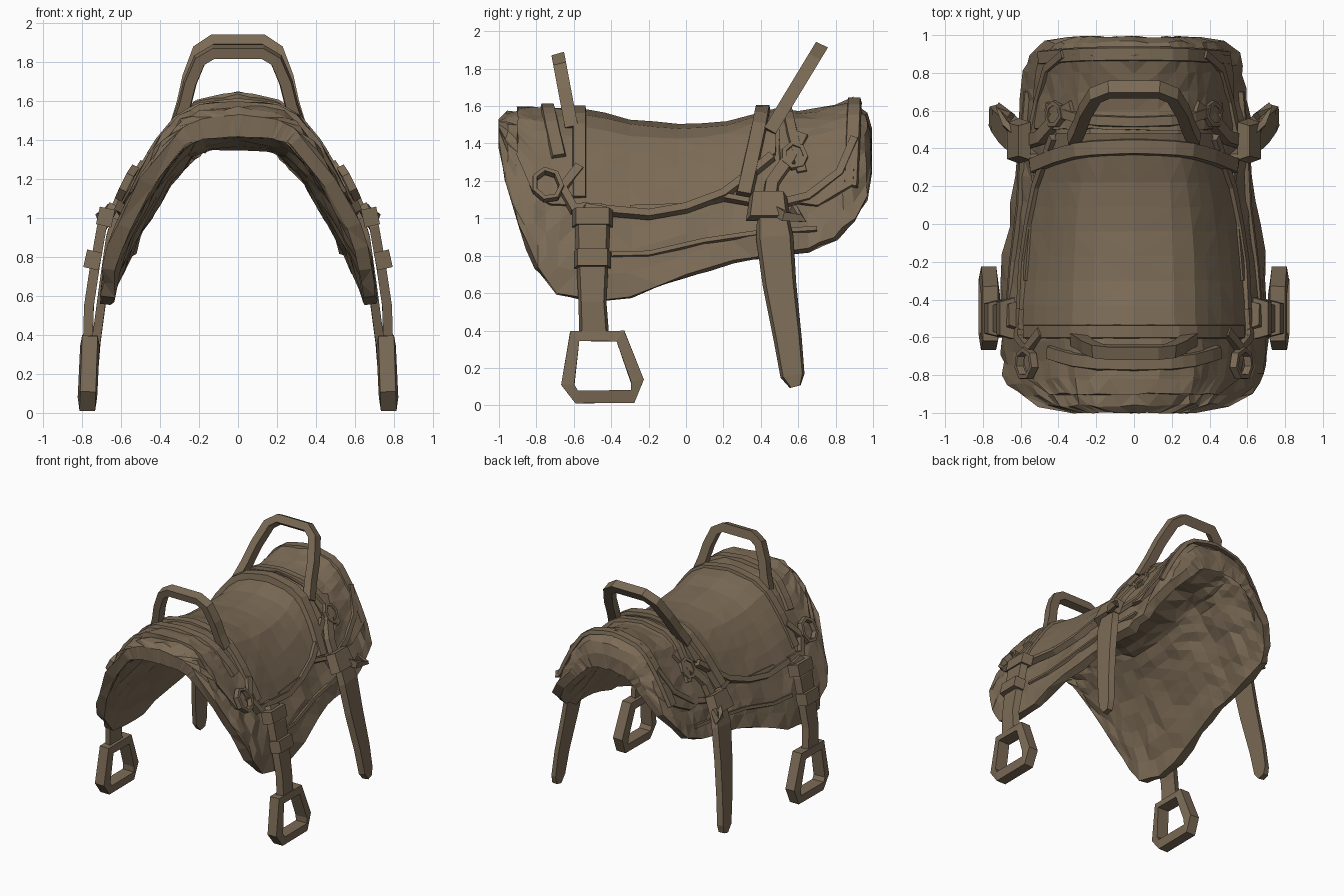
import bpy, bmesh, math, random
from mathutils import Vector

random.seed(4)
old = bpy.data.objects.get("Cube")
if old:
    bpy.data.objects.remove(old, do_unlink=True)

leather = bpy.data.materials.new("brown leather")
leather.use_nodes = True
BROWN = (0.2, 0.147, 0.093, 1)
leather.diffuse_color = BROWN
leather.node_tree.nodes["Principled BSDF"].inputs["Base Color"].default_value = BROWN

# Saddle outline: y, ridge height, hem height, width factor
STATIONS = [
    (-1, 1.53, 1.42, 1), (-.96, 1.57, 1.2, 1), (-.9, 1.58, .97, 1),
    (-.8, 1.58, .74, 1), (-.68, 1.57, .6, 1), (-.5, 1.55, .56, 1),
    (-.3, 1.5, .58, 1), (0, 1.47, .7, .99), (.25, 1.49, .78, .97),
    (.45, 1.56, .81, .94), (.65, 1.55, .84, .91), (.8, 1.59, .9, .9),
    (.9, 1.62, 1, .89), (.96, 1.57, 1.12, .87), (.99, 1.48, 1.26, .84)]
# Arch cross-section: drop below the ridge, half width
ARCH = [(0, 0), (.02, .19), (.07, .29), (.2, .4), (.4, .52),
        (.6, .615), (.8, .685), (1.1, .72)]


def lerp(table, key, col):
    if key <= table[0][0]:
        return table[0][col]
    for a, b in zip(table, table[1:]):
        if key <= b[0]:
            f = (key - a[0]) / (b[0] - a[0])
            return a[col] + f * (b[col] - a[col])
    return table[-1][col]


def on_saddle(y, drop, lift=0):
    """Point and outward normal on the arch; the sign of drop picks the side."""
    side = -1 if drop < 0 else 1
    d = abs(drop)
    top, wide = lerp(STATIONS, y, 1), lerp(STATIONS, y, 3)
    e = 0.02
    slope = (lerp(ARCH, d + e, 1) - lerp(ARCH, max(d - e, 0), 1)) * wide
    n = Vector((side * (e + min(d, e)), 0, slope)).normalized()
    if d < 1e-6:
        n = Vector((0, 0, 1))
    p = Vector((side * lerp(ARCH, d, 1) * wide, y, top - d))
    return p + n * lift, n


def finish(name, bm):
    bmesh.ops.recalc_face_normals(bm, faces=bm.faces)
    mesh = bpy.data.meshes.new(name)
    bm.to_mesh(mesh)
    bm.free()
    mesh.materials.append(leather)
    ob = bpy.data.objects.new(name, mesh)
    bpy.context.collection.objects.link(ob)
    return ob


def sheet(name, ys, depth, lift, thick, crumple, cols=18):
    """Draped leather layer with two skins, thinner towards the hem."""
    bm = bmesh.new()
    skins = []
    for inner in (False, True):
        rows = []
        for y in ys:
            row = []
            rough = crumple * min(1, depth(y) * 2)
            for i in range(cols + 1):
                u = 2 * i / cols - 1
                d = math.copysign(depth(y) * abs(u) ** 1.6, u)
                p, n = on_saddle(y, d, lift - thick * inner * (1 - .4 * u * u))
                p += n * random.uniform(-rough, rough)
                p.y += random.uniform(-rough, rough)
                row.append(bm.verts.new(p))
            rows.append(row)
        skins.append(rows)
        for a, b in zip(rows, rows[1:]):
            for i in range(cols):
                bm.faces.new((a[i], a[i + 1], b[i + 1], b[i]))

    def border(r):
        return (r[0] + [q[-1] for q in r[1:]] + r[-1][-2::-1]
                + [q[0] for q in r[-2:0:-1]])
    out, ins = border(skins[0]), border(skins[1])
    for i in range(len(out)):
        bm.faces.new((out[i - 1], out[i], ins[i], ins[i - 1]))
    bmesh.ops.triangulate(bm, faces=bm.faces)
    return finish(name, bm)


def sweep(name, path, normals, width, thick, closed=False):
    """Rectangular bar along a path; the width may vary by point."""
    bm = bmesh.new()
    count = len(path)
    rings = []
    for i, p in enumerate(path):
        p = Vector(p)
        before = Vector(path[i - 1 if closed else max(i - 1, 0)])
        after = Vector(path[(i + 1) % count if closed else min(i + 1, count - 1)])
        t = (after - before).normalized()
        n = Vector(normals[i])
        n = (n - t * n.dot(t)).normalized()
        w = width[i] if isinstance(width, list) else width
        across = t.cross(n) * w / 2
        up = n * thick / 2
        rings.append([bm.verts.new(p + across * a + up * b)
                      for a, b in ((-1, -1), (1, -1), (.8, 1), (-.8, 1))])
    for k in range(count if closed else count - 1):
        a, b = rings[k], rings[(k + 1) % count]
        for j in range(4):
            bm.faces.new((a[j], a[(j + 1) % 4], b[(j + 1) % 4], b[j]))
    if not closed:
        bm.faces.new(rings[0])
        bm.faces.new(rings[-1])
    return finish(name, bm)


def draped(name, marks, width, thick, lift=.03, closed=False):
    """Strap lying on the saddle, given as (y, drop) marks."""
    pts = [on_saddle(y, d, lift) for y, d in marks]
    return sweep(name, [p for p, n in pts], [n for p, n in pts], width, thick, closed)


def crossband(name, y, reach, width, thick, lift, sweep_back=0):
    """Band running over the ridge from one flank to the other."""
    us = [i / 7 for i in range(-7, 8)]
    marks = [(y + sweep_back * u * u, math.copysign(reach * u * u, u)) for u in us]
    return draped(name, marks, width, thick, lift)


# Body pad and flaps
body_ys = [s[0] for s in STATIONS]
body_ys = sorted(body_ys + [(a + b) / 2 for a, b in zip(body_ys, body_ys[1:]) if b - a > .09])
sheet("saddle_body", body_ys, lambda y: lerp(STATIONS, y, 1) - lerp(STATIONS, y, 2),
      0, .11, .014, 22)

# Smooth seat and the raised front and rear covers
SEAT = [(-.56, .5), (-.2, .47), (.2, .36), (.48, .22)]
sheet("seat", [-.56 + .13 * i for i in range(9)], lambda y: lerp(SEAT, y, 1), .03, .06, .003, 12)
COVER = [(-.9, .25), (-.8, .5), (-.55, .5)]
sheet("pommel_cover", [-.9, -.82, -.72, -.62, -.54], lambda y: lerp(COVER, y, 1), .022, .05, .012)
sheet("cantle_cover", [.5, .6, .7, .8, .9], lambda y: .5 - .25 * abs(y - .7), .022, .05, .01)

# Ridges over the top
crossband("pommel_front_band", -.74, .25, .08, .03, .025, .06)
crossband("pommel_rear_band", -.57, .46, .08, .04, .025)
crossband("cantle_band", .41, .4, .09, .05, .035, -.1)
crossband("cantle_rear_band", .54, .32, .06, .03, .03, .08)
crossband("rear_edge_roll", .9, .45, .08, .03, .012, -.02)


# Grab handles
def handle(name, foot, head, half, height, base, bar):
    outline = [(-1.1, -.15), (-.98, .15), (-.88, .5), (-.7, .87), (-.45, 1)]
    outline += [(-u, v) for u, v in reversed(outline)]
    path = [(half * u, foot + (head - foot) * v, base + height * v) for u, v in outline]
    sweep(name, path, [(0, -height, head - foot)] * len(path), bar, .07)


handle("front_handle", -.62, -.68, .28, .32, 1.53, .07)
handle("rear_handle", .48, .71, .29, .38, 1.52, .075)

for side, s in (("left", 1), ("right", -1)):
    # Seat border and flap seams
    draped(side + "_seat_border", [(y, s * (lerp(SEAT, y, 1) + .01))
           for y in (-.56, -.4, -.2, 0, .2, .35, .46)], .05, .045, .03)
    draped(side + "_flap_seam", [(-.3, s * .46), (0, s * .42), (.2, s * .38),
           (.36, s * .45), (.4, s * .56)], .04, .04, .02)
    draped(side + "_rear_girth_band", [(.62, s * .12), (.55, s * .25), (.46, s * .38),
           (.44, s * .52)], .08, .04, .025)
    draped(side + "_rear_tie", [(.44, s * .5), (.65, s * .44), (.82, s * .36), (.9, s * .2)], .05, .03, .02)
    draped(side + "_front_tie", [(-.57, s * .3), (-.66, s * .42), (-.6, s * .52),
           (-.45, s * .5)], .06, .05)
    draped(side + "_lower_seam", [(-.4, s * .72), (-.2, s * .68), (.1, s * .6),
           (.4, s * .62), (.7, s * .62)], .03, .025, .005)

    # Rings lying on the flap
    for label, y, d, r, lift in (("front", -.74, .42, .075, .05), ("rear", .58, .24, .06, .03)):
        marks = [(y + r * math.cos(a), s * (d + r * math.sin(a)))
                 for a in [math.tau * k / 7 for k in range(7)]]
        draped(side + "_" + label + "_ring", marks, .03, .04, lift, True)

    # Stirrup strap with its buckle and keeper
    flat = (s, 0, .2)
    path = [(s * x, y, z) for x, y, z in ((.64, -.48, 1.06), (.7, -.5, .95), (.735, -.5, .75),
            (.765, -.5, .55), (.77, -.49, .36))]
    sweep(side + "_stirrup_strap", path, [flat] * 5, [.14, .19, .17, .15, .16], .05)
    for label, z, x, wide in (("buckle", 1, .67, .22), ("keeper", .78, .735, .2)):
        path = [(s * x, -.5, z + .05), (s * (x + .02), -.5, z - .04)]
        sweep(side + "_stirrup_" + label, path, [flat] * 2, wide, .08)

    # Stirrup frame
    corners = [(-.595, .37), (-.35, .37), (-.26, .13), (-.285, .047), (-.585, .045), (-.632, .11)]
    path = [(s * (.775 - .04 * z), y, z) for y, z in corners]
    middle = Vector((0, -.45, .2))
    outward = [Vector((0, p[1], p[2])) - middle for p in path]
    sweep(side + "_stirrup", path, outward, .1, .07, True)

    # Rear hanging strap, its buckle and loose thong
    path = [(s * x, y, z) for x, y, z in ((.61, .46, 1.05), (.655, .475, .9), (.69, .5, .65),
            (.73, .545, .35), (.745, .57, .16), (.745, .585, .1))]
    sweep(side + "_rear_strap", path, [flat] * 6, [.16, .2, .18, .15, .13, .06], .045)
    path = [(s * .58, .44, 1.13), (s * .64, .44, 1.0)]
    sweep(side + "_rear_buckle", path, [flat] * 2, [.2, .24], .07)
    path = [(s * x, y, z) for x, y, z in ((.6, .46, 1.06), (.68, .53, 1.01), (.71, .62, 1),
            (.65, .57, 1.05))]
    sweep(side + "_rear_thong", path, [(0, 0, 1)] * 4, .04, .05)
